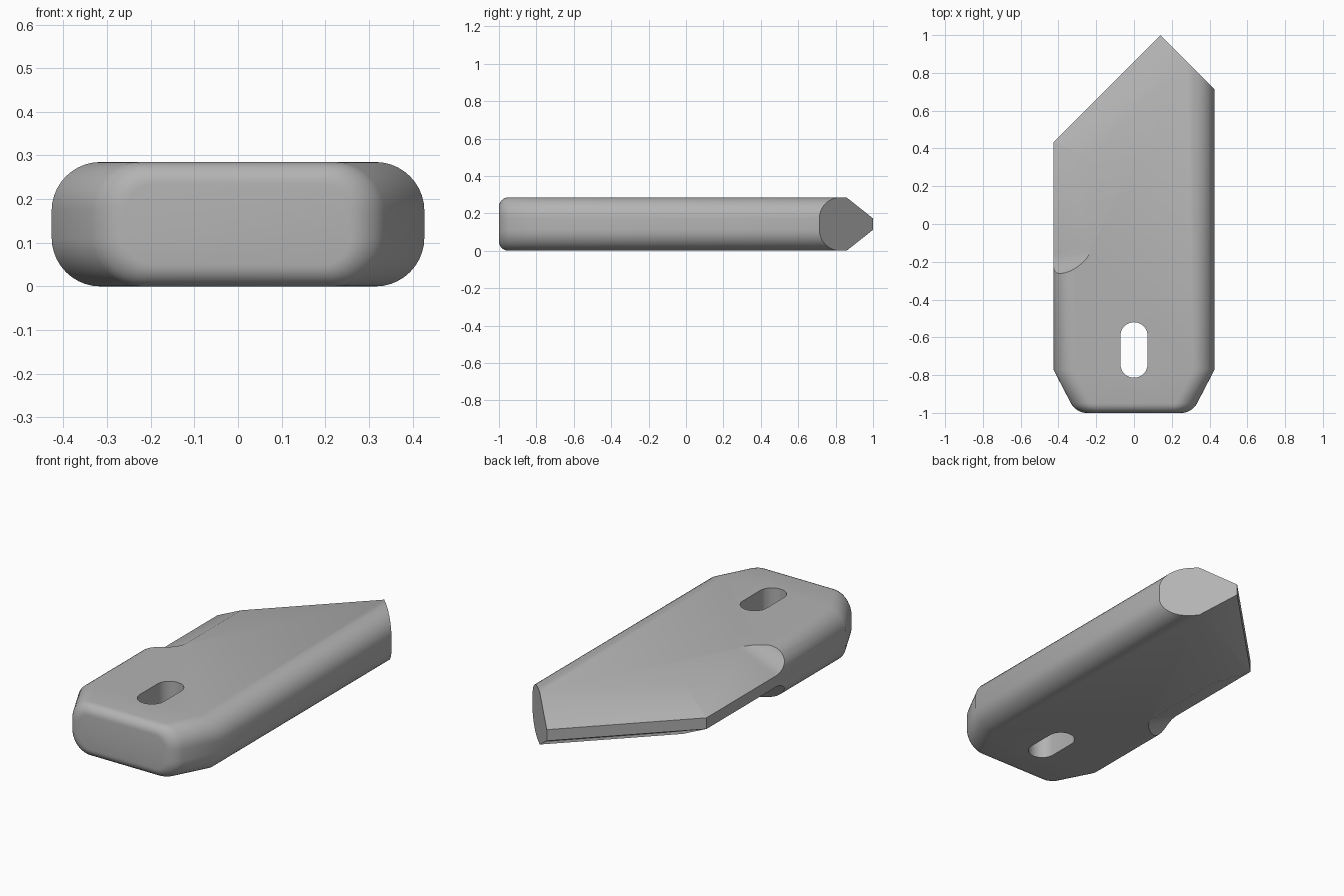
import bpy, bmesh, math
from mathutils import Vector

if "Cube" in bpy.data.objects:
    bpy.data.objects.remove(bpy.data.objects["Cube"])

THICK, HALF, ROUND = 0.285, 0.427, 0.112
steel = bpy.data.materials.new("grey steel")
steel.use_nodes = True
grey = (0.45, 0.45, 0.45, 1)
steel.diffuse_color = grey
steel.node_tree.nodes["Principled BSDF"].inputs["Base Color"].default_value = grey


def finish(bm, name):
    bmesh.ops.recalc_face_normals(bm, faces=bm.faces[:])
    mesh = bpy.data.meshes.new(name)
    bm.to_mesh(mesh)
    bm.free()
    mesh.materials.append(steel)
    ob = bpy.data.objects.new(name, mesh)
    bpy.context.collection.objects.link(ob)
    return ob


def loft(rings, name, clean=None):
    """Skin closed rings of points, cap both ends."""
    bm = bmesh.new()
    loops = [[bm.verts.new(p) for p in ring] for ring in rings]
    for a, b in zip(loops, loops[1:]):
        for i in range(len(a)):
            j = (i + 1) % len(a)
            bm.faces.new((a[i], a[j], b[j], b[i]))
    bm.faces.new(loops[0])
    bm.faces.new(loops[-1])
    if clean:
        clean(bm)
    return finish(bm, name)


def section(y, half, inset=0, steps=10):
    """Rounded rectangle across the body."""
    r = ROUND - inset
    ring = []
    for q, (sx, sz) in enumerate(((1, 1), (-1, 1), (-1, -1), (1, -1))):
        for k in range(steps + 1):
            a = math.pi / 2 * (q + k / steps)
            ring.append((sx * (half - ROUND) + r * math.cos(a), y,
                         THICK / 2 + sz * (THICK / 2 - ROUND) + r * math.sin(a)))
    return ring


def cut_point(bm):
    # two slanting cuts that form the pointed end
    for co, no in (((0.14, 1, 0), (1, 1, 0)), ((0.14, 1, 0), (-1, 1, 0))):
        geom = bm.verts[:] + bm.edges[:] + bm.faces[:]
        cut = bmesh.ops.bisect_plane(bm, geom=geom, plane_co=co, plane_no=Vector(no).normalized(),
                                     clear_outer=True)
        edges = [e for e in cut["geom_cut"] if isinstance(e, bmesh.types.BMEdge)]
        bmesh.ops.contextual_create(bm, geom=edges)


# body: narrowed front end with a small fillet, then a straight bar
FILLET = 0.05
rings = []
for k in range(7):
    a = math.pi / 2 * k / 6
    y = -1 + FILLET * (1 - math.cos(a))
    rings.append(section(y, HALF - 0.52 * (-0.77 - y), FILLET * (1 - math.sin(a))))
rings += [section(-0.77, HALF), section(1.2, HALF)]
body = loft(rings, "blade_body", cut_point)


# ground edge: follows the left side and the slanting end, with a concave run-out
def grind_rings(flip):
    inner, outer, run = 0.25, -0.1, 0.12

    def ring(place, lift=0):
        pts = []
        for s, top in ((inner, 0), (outer, 0), (outer, 1), (inner, 1)):
            x, y = place(s)
            z = 0.7 if top else 0.173 + 0.56 * s + lift
            pts.append((x, y, THICK - z if flip else z))
        return pts

    out = []
    for k in range(12, -1, -1):
        a = math.pi / 2 * k / 12
        out.append(ring(lambda s: (s - HALF, -0.165 + 0.22 * s - run * math.sin(a)),
                        run * (1 - math.cos(a))))
    out.append(ring(lambda s: (s - HALF, 0.433 - 0.414 * s)))
    out.append(ring(lambda s: (0.44 + 0.707 * s, 1.3 - 0.707 * s)))
    return out


# slot: long hole through the body
def slot_ring(z):
    ring = []
    for end, y in ((0, -0.592), (1, -0.742)):
        for k in range(17):
            a = math.pi * (end + k / 16)
            ring.append((0.072 * math.cos(a), y + 0.072 * math.sin(a), z))
    return ring


cutters = [loft(grind_rings(False), "upper_grind_cutter"),
           loft(grind_rings(True), "lower_grind_cutter"),
           loft([slot_ring(-0.1), slot_ring(0.4)], "slot_cutter")]
bpy.ops.object.select_all(action="DESELECT")
bpy.context.view_layer.objects.active = body
body.select_set(True)
for cutter in cutters:
    cutter.hide_render = True
    mod = body.modifiers.new(cutter.name, "BOOLEAN")
    mod.operation, mod.solver, mod.object = "DIFFERENCE", "EXACT", cutter
    bpy.ops.object.modifier_apply(modifier=mod.name)
    bpy.data.objects.remove(cutter)

bpy.ops.object.shade_smooth_by_angle(angle=math.radians(30))
